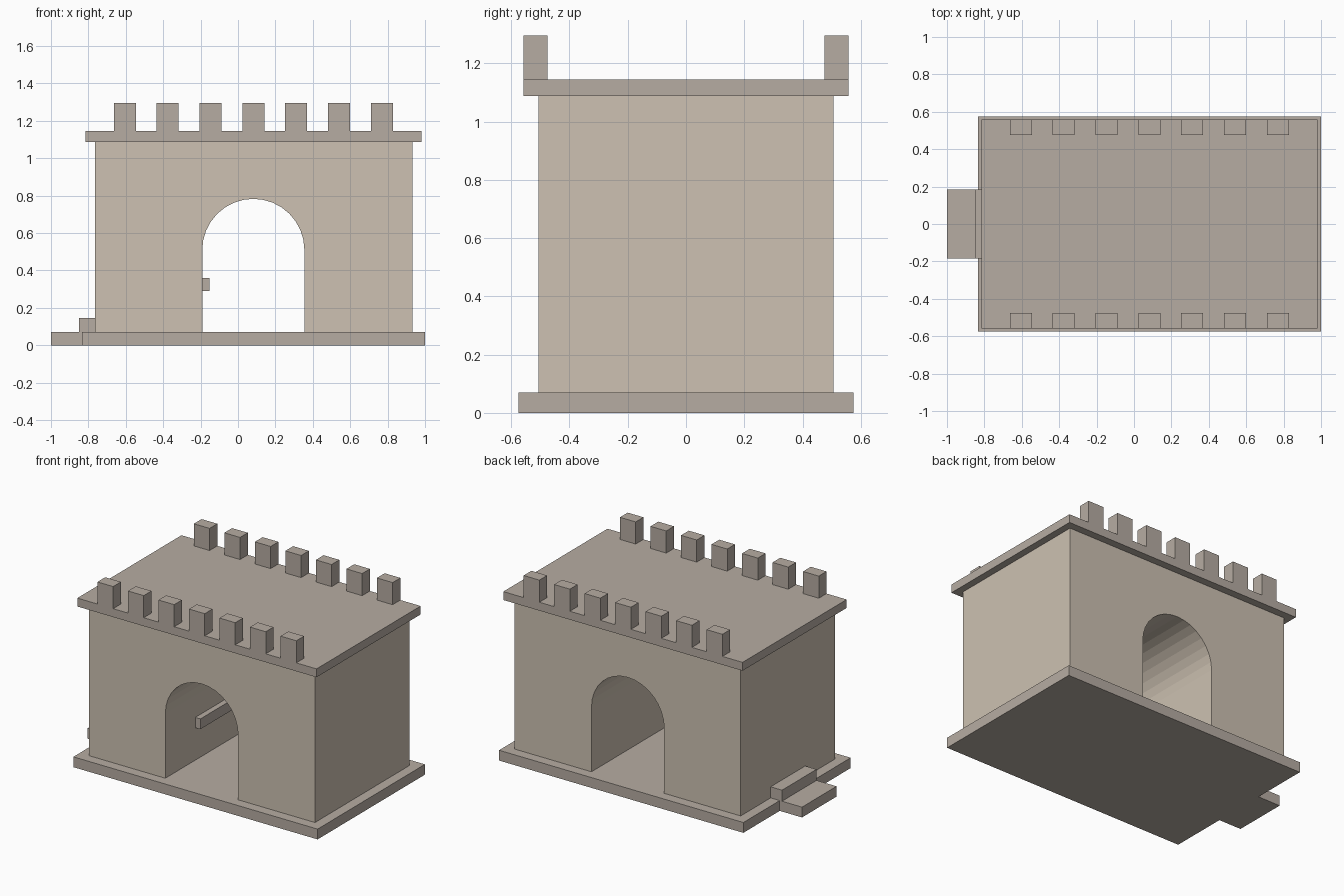
import bpy
import bmesh
from math import pi, cos, sin

if "Cube" in bpy.data.objects:
    bpy.data.objects.remove(bpy.data.objects["Cube"])


def make_material(name, color):
    mat = bpy.data.materials.new(name)
    mat.diffuse_color = (*color, 1)
    mat.use_nodes = True
    mat.node_tree.nodes["Principled BSDF"].inputs["Base Color"].default_value = mat.diffuse_color
    return mat


WALL_STONE = make_material("wall_stone", (0.61, 0.535, 0.445))
TRIM_STONE = make_material("trim_stone", (0.47, 0.415, 0.365))


def extrude_profile(name, points, y0, y1, mat):
    """Solid made from an XZ outline swept along y."""
    bm = bmesh.new()
    face = bm.faces.new([bm.verts.new((x, y0, z)) for x, z in points])
    geo = bmesh.ops.extrude_face_region(bm, geom=[face])["geom"]
    verts = [v for v in geo if isinstance(v, bmesh.types.BMVert)]
    bmesh.ops.translate(bm, verts=verts, vec=(0, y1 - y0, 0))
    bmesh.ops.recalc_face_normals(bm, faces=bm.faces[:])
    mesh = bpy.data.meshes.new(name)
    bm.to_mesh(mesh)
    bm.free()
    mesh.materials.append(mat)
    obj = bpy.data.objects.new(name, mesh)
    bpy.context.collection.objects.link(obj)
    return obj


def box(name, x, y, z):
    outline = [(x[0], z[0]), (x[1], z[0]), (x[1], z[1]), (x[0], z[1])]
    return extrude_profile(name, outline, *y, TRIM_STONE)


# Base slab and side steps
box("base", (-0.833, 1.0), (-0.575, 0.575), (0, 0.07))
box("lower_step", (-1.0, -0.833), (-0.185, 0.185), (0, 0.07))
box("upper_step", (-0.85, -0.765), (-0.185, 0.185), (0.07, 0.145))

# Gatehouse body with arched passage
LEFT, RIGHT, FLOOR, TOP = -0.765, 0.932, 0.07, 1.088
CX, RADIUS, SPRING, SEGMENTS = 0.082, 0.273, 0.51, 16
arch = [(CX - RADIUS * cos(pi * i / SEGMENTS), SPRING + RADIUS * sin(pi * i / SEGMENTS))
        for i in range(SEGMENTS + 1)]
outline = [(LEFT, FLOOR), (CX - RADIUS, FLOOR), *arch, (CX + RADIUS, FLOOR),
           (RIGHT, FLOOR), (RIGHT, TOP), (LEFT, TOP)]
extrude_profile("gatehouse_walls", outline, -0.506, 0.506, WALL_STONE)

# Ledge on the passage wall
box("passage_ledge", (CX - RADIUS, -0.153), (-0.185, 0.185), (0.29, 0.36))

# Roof slab
box("roof", (-0.815, 0.98), (-0.558, 0.558), (TOP, 1.145))

# Battlements along front and back
for side, y in (("front", (-0.558, -0.475)), ("back", (0.475, 0.558))):
    for i in range(7):
        x = -0.664 + i * 0.229
        box(f"{side}_merlon_{i + 1}", (x, x + 0.118), y, (1.145, 1.295))
